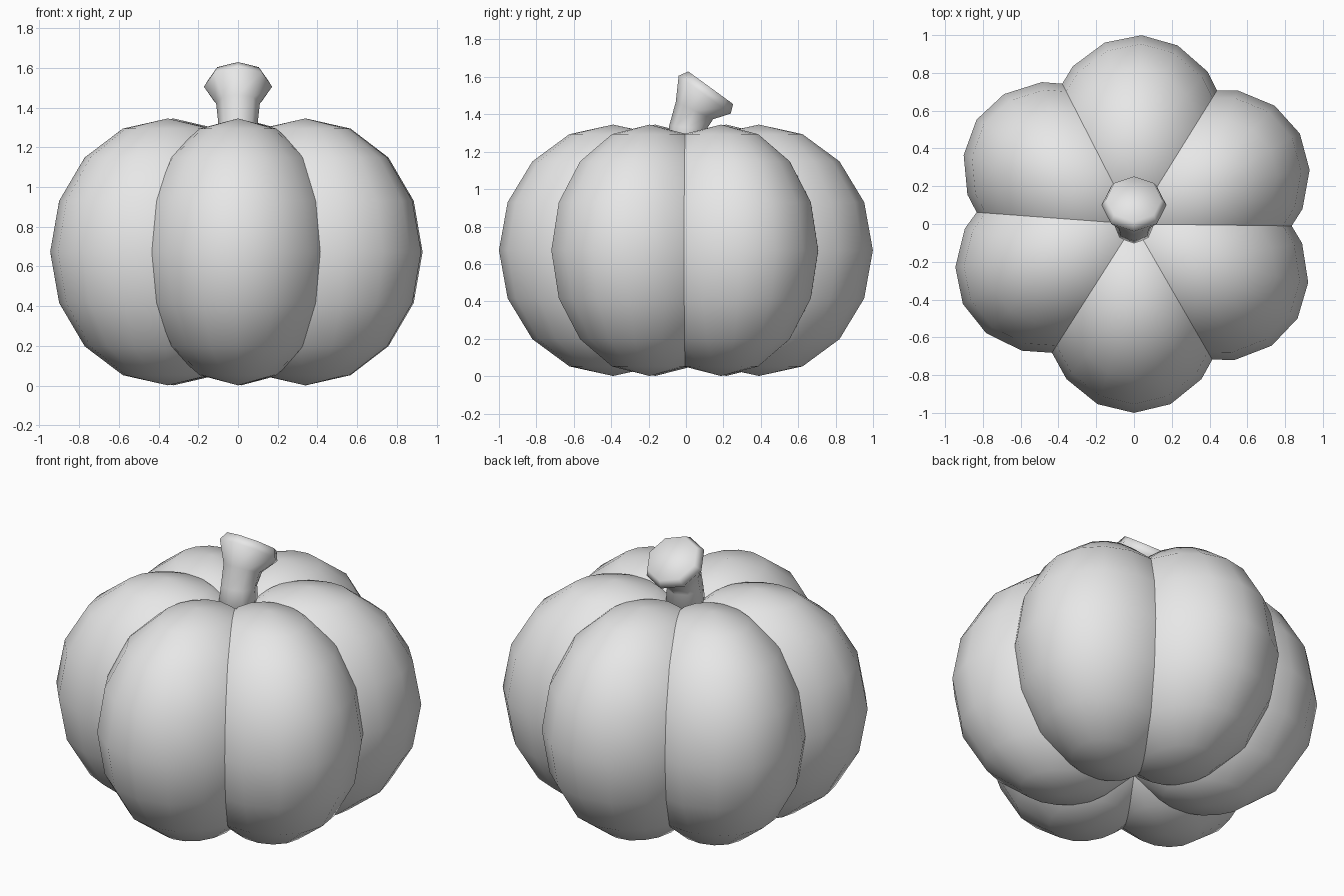
import bpy, bmesh
from math import radians, cos, sin, tau
from mathutils import Matrix, Vector

cube = bpy.data.objects.get("Cube")
if cube:
    bpy.data.objects.remove(cube, do_unlink=True)

grey = bpy.data.materials.new("plain grey")
grey.use_nodes = True
grey.diffuse_color = (0.8, 0.8, 0.8, 1)
grey.node_tree.nodes["Principled BSDF"].inputs["Base Color"].default_value = (0.8, 0.8, 0.8, 1)


def add_object(name, bm):
    """Turn a bmesh into a smooth shaded grey object."""
    bmesh.ops.recalc_face_normals(bm, faces=bm.faces)
    for face in bm.faces:
        face.smooth = True
    mesh = bpy.data.meshes.new(name)
    bm.to_mesh(mesh)
    bm.free()
    mesh.materials.append(grey)
    obj = bpy.data.objects.new(name, mesh)
    bpy.context.collection.objects.link(obj)
    return obj


# Body: six overlapping ellipsoid lobes, slightly unevenly turned
lobes = {
    "front_lobe": 270, "front_left_lobe": 330, "back_left_lobe": 28.6,
    "back_lobe": 87.7, "back_right_lobe": 146.5, "front_right_lobe": 205,
}
for name, angle in lobes.items():
    bm = bmesh.new()
    bmesh.ops.create_uvsphere(bm, u_segments=16, v_segments=8, radius=1)
    place = (Matrix.Rotation(radians(angle), 4, "Z")
             @ Matrix.Translation((0.39, 0, 0.673))
             @ Matrix.Diagonal((0.61, 0.505, 0.672, 1)))
    bmesh.ops.transform(bm, matrix=place, verts=bm.verts)
    add_object(name, bm)

# Stem: octagonal rings that lean back and flare into a slanted cut end
# each ring: centre y, centre z, radius, tilt in degrees
rings = [
    (0.0, 1.12, 0.12, 0),
    (0.01, 1.33, 0.10, 6),
    (0.045, 1.42, 0.11, 25),
    (0.10, 1.505, 0.172, 36),
    (0.132, 1.542, 0.148, 36),
]
bm = bmesh.new()
loops = []
for y, z, radius, tilt in rings:
    turn = Matrix.Rotation(radians(-tilt), 3, "X")
    loops.append([
        bm.verts.new(Vector((0, y, z)) + turn @ Vector((radius * cos(i * tau / 8),
                                                       radius * sin(i * tau / 8), 0)))
        for i in range(8)])
for low, high in zip(loops, loops[1:]):
    for i in range(8):
        j = (i + 1) % 8
        bm.faces.new((low[i], low[j], high[j], high[i]))
bm.faces.new(loops[0])
bm.faces.new(loops[-1])
add_object("stem", bm)
